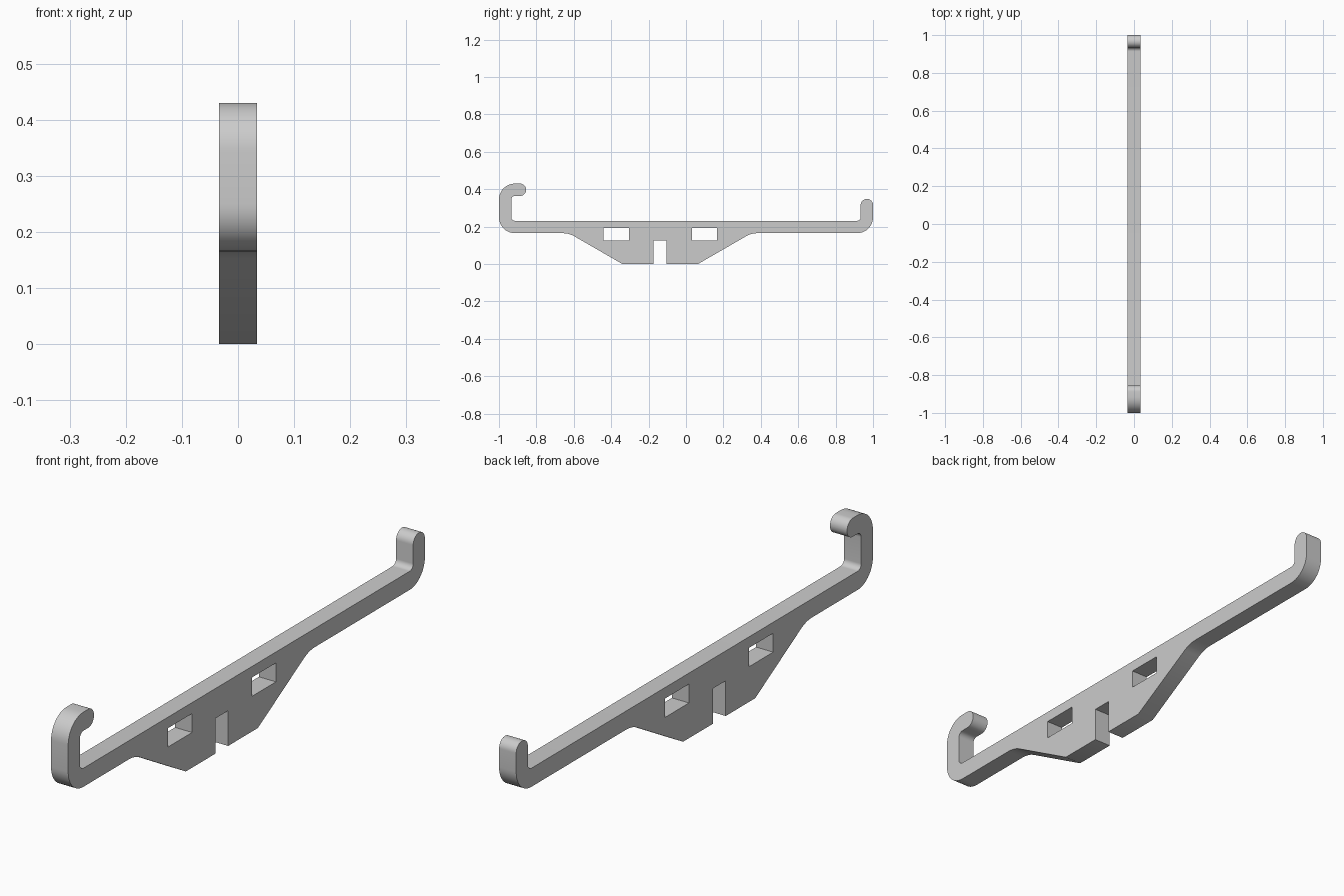
import bpy, bmesh
from math import radians, sin, tan, pi
from mathutils import Vector

cube = bpy.data.objects.get("Cube")
if cube:
    bpy.data.objects.remove(cube)

HALF_WIDTH = 0.0335
TIP = 0.0325   # full round at the hook ends
BEND = 0.085   # outer bends
INNER = 0.02   # inner bends
BLEND = 0.12   # keel to bar

grey = bpy.data.materials.new("grey plastic")
grey.use_nodes = True
colour = (0.6, 0.6, 0.6, 1)
grey.diffuse_color = colour
grey.node_tree.nodes["Principled BSDF"].inputs["Base Color"].default_value = colour


def rounded(corners):
    """Turn (y, z, radius) corners into an outline with arc fillets."""
    out = []
    for i, (y, z, r) in enumerate(corners):
        p = Vector((y, z))
        if r == 0:
            out.append(p)
            continue
        a = (Vector(corners[i - 1][:2]) - p).normalized()
        b = (Vector(corners[(i + 1) % len(corners)][:2]) - p).normalized()
        half = a.angle(b) / 2
        reach = r / tan(half)
        centre = p + (a + b).normalized() * (r / sin(half))
        u = (p + a * reach - centre).normalized()
        v = (p + b * reach - centre).normalized()
        steps = max(4, int((pi - 2 * half) / radians(7.5)))
        for k in range(steps + 1):
            out.append(centre + u.slerp(v, k / steps).normalized() * r)
    return out


def rectangle(y0, y1, z0, z1):
    return [Vector(c) for c in ((y0, z0), (y1, z0), (y1, z1), (y0, z1))]


# Side outline: bar, two hooks and a notched keel
outline = rounded([
    (-1, 0.165, BEND), (-0.626, 0.165, BLEND), (-0.34, 0, 0),
    (-0.175, 0, 0), (-0.175, 0.125, 0), (-0.103, 0.125, 0), (-0.103, 0, 0),
    (0.064, 0, 0), (0.35, 0.165, BLEND), (1, 0.165, BEND),
    (1, 0.348, TIP), (0.934, 0.348, TIP), (0.934, 0.231, INNER),
    (-0.934, 0.231, INNER), (-0.934, 0.364, INNER),
    (-0.855, 0.364, TIP), (-0.855, 0.43, TIP), (-1, 0.43, BEND),
])
windows = [rectangle(-0.441, -0.305, 0.125, 0.192),
           rectangle(0.031, 0.165, 0.125, 0.192)]

# Filled flat curve, extruded to the bracket width
curve = bpy.data.curves.new("hook_bracket", "CURVE")
curve.dimensions = "2D"
curve.fill_mode = "BOTH"
curve.extrude = HALF_WIDTH
for loop in [outline] + windows:
    spline = curve.splines.new("POLY")
    spline.points.add(len(loop) - 1)
    for point, co in zip(spline.points, loop):
        point.co = (co.x, co.y, 0, 1)
    spline.use_cyclic_u = True

bracket = bpy.data.objects.new("hook_bracket", curve)
bracket.rotation_euler = (radians(90), 0, radians(90))
bpy.context.collection.objects.link(bracket)
for other in bpy.context.selected_objects:
    other.select_set(False)
bracket.select_set(True)
bpy.context.view_layer.objects.active = bracket
bpy.ops.object.convert(target="MESH")
bracket = bpy.context.object

# Weld the caps to the walls and tidy the faces
bm = bmesh.new()
bm.from_mesh(bracket.data)
bmesh.ops.remove_doubles(bm, verts=bm.verts, dist=0.0001)
bmesh.ops.recalc_face_normals(bm, faces=bm.faces)
bm.to_mesh(bracket.data)
bm.free()
bracket.data.materials.clear()
bracket.data.materials.append(grey)
bpy.ops.object.transform_apply(location=False, rotation=True, scale=False)
bpy.ops.object.shade_smooth_by_angle(angle=radians(30))
